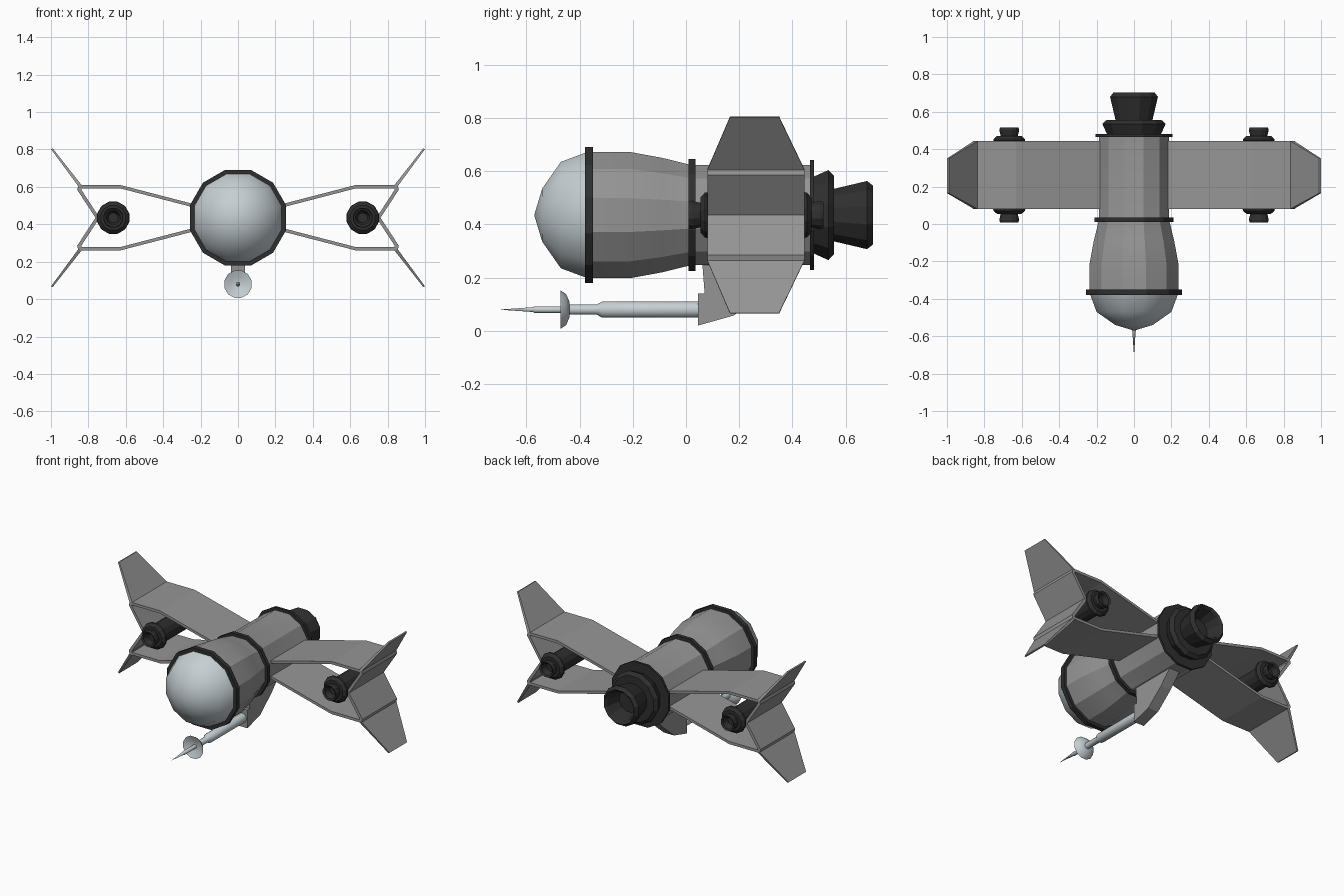
import bpy, bmesh, math
from mathutils import Vector

cube = bpy.data.objects.get("Cube")
if cube:
    bpy.data.objects.remove(cube, do_unlink=True)


def material(name, colour):
    m = bpy.data.materials.new(name)
    m.use_nodes = True
    m.diffuse_color = (*colour, 1)
    m.node_tree.nodes["Principled BSDF"].inputs["Base Color"].default_value = (*colour, 1)
    return m


GREY = material("hull grey", (0.30, 0.30, 0.30))
PALE = material("pale blue grey", (0.56, 0.62, 0.65))
DARK = material("dark metal", (0.028, 0.028, 0.028))
AXIS = 0.435          # height of the hull axis


def finish(name, bm, mat, smooth=None):
    bmesh.ops.remove_doubles(bm, verts=bm.verts, dist=1e-5)
    bmesh.ops.recalc_face_normals(bm, faces=bm.faces)
    mesh = bpy.data.meshes.new(name)
    bm.to_mesh(mesh)
    bm.free()
    mesh.materials.append(mat)
    ob = bpy.data.objects.new(name, mesh)
    bpy.context.collection.objects.link(ob)
    if smooth:
        bpy.ops.object.select_all(action='DESELECT')
        ob.select_set(True)
        bpy.context.view_layer.objects.active = ob
        bpy.ops.object.shade_smooth_by_angle(angle=math.radians(smooth))
    return ob


def lathe(name, profile, mat, x=0, z=AXIS, sides=12, smooth=None):
    """Spin (y, half width) pairs round a lengthwise axis, flats facing the sides."""
    bm = bmesh.new()
    k = 1 / math.cos(math.pi / sides)
    angles = [(i + 0.5) * math.tau / sides for i in range(sides)]
    rings = [[bm.verts.new((x + r * k * math.cos(a), y, z + r * k * math.sin(a)))
              for a in angles] for y, r in profile]
    for p, q in zip(rings, rings[1:]):
        for i in range(sides):
            j = (i + 1) % sides
            bm.faces.new((p[i], p[j], q[j], q[i]))
    for ring, (y, r) in ((rings[0], profile[0]), (rings[-1], profile[-1])):
        if r > 0:
            bm.faces.new(ring)
    return finish(name, bm, mat, smooth)


def loft(name, sections, mat):
    """Skin a closed solid through matching loops of points."""
    bm = bmesh.new()
    loops = [[bm.verts.new(Vector(c)) for c in s] for s in sections]
    n = len(loops[0])
    for p, q in zip(loops, loops[1:]):
        for i in range(n):
            bm.faces.new((p[i], p[(i + 1) % n], q[(i + 1) % n], q[i]))
    bm.faces.new(loops[0])
    bm.faces.new(loops[-1])
    return finish(name, bm, mat)


def band(name, y0, y1, r):
    lathe(name, [(y0, r), (y1, r)], DARK)


# Hull, nose and collars
lathe("hull", [(-0.36, 0.237), (-0.21, 0.237), (-0.09, 0.215), (0.02, 0.188), (0.47, 0.188)], GREY, smooth=20)
lathe("nose", [(-0.57, 0), (-0.54, 0.1), (-0.47, 0.2), (-0.37, 0.237)], PALE, smooth=35)
band("front_collar", -0.38, -0.35, 0.256)
band("middle_collar", 0.01, 0.035, 0.21)
band("rear_collar", 0.465, 0.48, 0.207)

# Main engine: flared base and hollow nozzle
lathe("engine_base", [(0.47, 0.14), (0.535, 0.169), (0.555, 0.148)], DARK)
lathe("engine_nozzle", [(0.54, 0.095), (0.68, 0.128), (0.703, 0.11), (0.69, 0.095), (0.6, 0.07)], DARK)

# Wings, fins and engine pods, alike on both sides
Y0, Y1 = 0.08, 0.445
for side, sx in (("left", 1), ("right", -1)):
    for level, sz in (("upper", 1), ("lower", -1)):
        wing = [(0.14, 0.048), (0.63, 0.175), (0.845, 0.175),
                (0.835, 0.157), (0.63, 0.157), (0.14, 0.03)]
        loft(f"{side}_{level}_wing",
             [[(sx * x, y, AXIS + sz * h) for x, h in wing] for y in (Y0, Y1)], GREY)
        # (inner x, inner height, outer x, outer height, front y, back y)
        fin = [(0.74, 0, 0.762, 0, Y0, Y1),
               (0.838, 0.15, 0.86, 0.15, Y0, Y1),
               (0.834, 0.172, 0.855, 0.17, Y0, Y1),
               (0.99, 0.37, 1.0, 0.367, 0.165, 0.35)]
        loft(f"{side}_{level}_fin",
             [[(sx * a, f, AXIS + sz * h), (sx * a, b, AXIS + sz * h),
               (sx * c, b, AXIS + sz * g), (sx * c, f, AXIS + sz * g)]
              for a, h, c, g, f, b in fin], GREY)
    mid = (Y0 + Y1) / 2
    px = sx * 0.667
    lathe(f"{side}_pod", [(Y0, 0.062), (Y1, 0.062)], DARK, x=px)
    for end, d in (("front", -1), ("rear", 1)):
        flange = [(0.17, 0.062), (0.183, 0.086), (0.192, 0.084), (0.208, 0.066)]
        lathe(f"{side}_pod_{end}_flange", [(mid + d * t, r) for t, r in flange], DARK, x=px)
        nozzle = [(0.2, 0.044), (0.24, 0.053), (0.254, 0.049), (0.248, 0.038), (0.21, 0.026)]
        lathe(f"{side}_pod_{end}_nozzle", [(mid + d * t, r) for t, r in nozzle], DARK, x=px)

# Pylon under the hull
pylon = [(0.045, 0.02), (0.18, 0.058), (0.3, 0.16), (0.4, 0.27), (0.06, 0.27), (0.07, 0.14), (0.045, 0.14)]
loft("pylon", [[(x, y, z) for y, z in pylon] for x in (-0.038, 0.038)], GREY)

# Probe: boom, dish and needle
lathe("probe_boom", [(-0.45, 0.019), (-0.335, 0.019), (-0.315, 0.03), (0.05, 0.03)], PALE, z=0.08, smooth=35)
lathe("probe_dish", [(-0.45, 0), (-0.456, 0.035), (-0.472, 0.073), (-0.45, 0.058), (-0.438, 0.03), (-0.436, 0)],
      PALE, z=0.08, smooth=35)
lathe("probe_needle", [(-0.703, 0), (-0.575, 0.009), (-0.57, 0.012), (-0.44, 0.012)], PALE, z=0.08, smooth=35)
